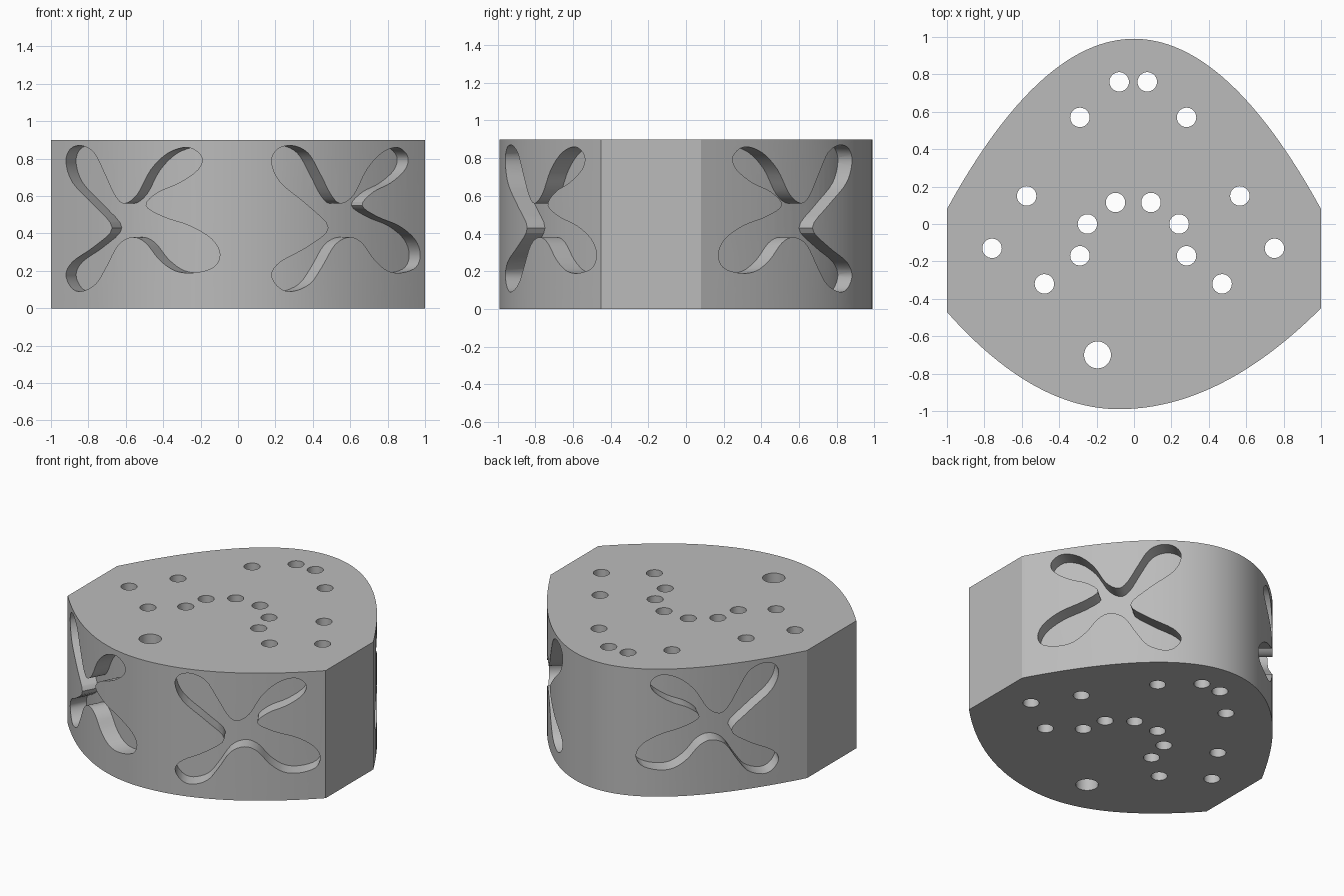
import bpy, bmesh, math
from mathutils import Vector

cube = bpy.data.objects.get("Cube")
if cube:
    bpy.data.objects.remove(cube, do_unlink=True)

HEIGHT, DEPTH, STEPS = 0.9, 0.11, 64

grey = bpy.data.materials.new("light_grey")
grey.use_nodes = True
colour = (0.5, 0.5, 0.5, 1)
grey.diffuse_color = colour
grey.node_tree.nodes["Principled BSDF"].inputs["Base Color"].default_value = colour


def prism(name, base, extrusion):
    """Closed solid from a base loop of points swept along a vector."""
    bm = bmesh.new()
    face = bm.faces.new([bm.verts.new(p) for p in base])
    swept = bmesh.ops.extrude_face_region(bm, geom=[face])["geom"]
    verts = [g for g in swept if isinstance(g, bmesh.types.BMVert)]
    bmesh.ops.translate(bm, verts=verts, vec=extrusion)
    bmesh.ops.recalc_face_normals(bm, faces=bm.faces)
    mesh = bpy.data.meshes.new(name)
    bm.to_mesh(mesh)
    bm.free()
    mesh.materials.append(grey)
    obj = bpy.data.objects.new(name, mesh)
    bpy.context.collection.objects.link(obj)
    return obj


def subtract(target, cutter, keep=False):
    mod = target.modifiers.new("cut", 'BOOLEAN')
    mod.operation, mod.solver, mod.object = 'DIFFERENCE', 'EXACT', cutter
    bpy.context.view_layer.objects.active = target
    bpy.ops.object.modifier_apply(modifier=mod.name)
    if not keep:
        bpy.data.objects.remove(cutter, do_unlink=True)


# Curved front and back walls, as y over x
def front(x):
    d = x + 0.08
    return -0.99 + (0.614 if d < 0 else 0.463) * d * d


def back(x):
    return 0.99 - 0.91 * x * x


def wall(func, reach, inset=0):
    points = []
    for i in range(STEPS + 1):
        x = reach * (2 * i / STEPS - 1)
        slope = (func(x + 0.001) - func(x - 0.001)) / 0.002
        normal = Vector((-slope, 1, 0)).normalized()
        points.append(Vector((x, func(x), 0)) + normal * inset)
    return points


body = prism("block_body", wall(front, 1) + wall(back, 1)[::-1], (0, 0, HEIGHT))

# Four-lobed outline in hundredths: along the wall, height
LOBES = [(0, 18), (4, 11), (11, 9), (21, 13), (28, 22), (36, 34), (45, 38),
         (53, 35), (61, 26), (70, 20), (80, 19), (90, 22), (93, 29), (89, 37),
         (78, 44), (63, 49), (53, 55), (60, 62), (72, 67), (82, 74), (84, 81),
         (77, 86), (66, 83), (56, 74), (48, 61), (40, 56), (34, 60), (27, 72),
         (20, 83), (11, 87), (3, 85), (0, 78), (5, 67), (20, 55), (32, 43),
         (20, 33), (5, 25)]


def smooth_loop(points, cuts=4):
    pts = [Vector(p) / 100 for p in points]
    n, out = len(pts), []
    for i in range(n):
        a, b, c, d = (pts[(i + k) % n] for k in (-1, 0, 1, 2))
        for j in range(cuts):
            t = j / cuts
            out.append(b + (c - a) * t / 2 + (a - b * 2.5 + c * 2 - d / 2) * t * t
                       + (b * 3 - c * 3 + d - a) * t ** 3 / 2)
    return out


outline = smooth_loop(LOBES)


# Lobed recesses whose floors follow the curved walls
def recesses(func, inward, spans):
    core = wall(func, 1.25, DEPTH * inward)
    core += [Vector((x, 0.7 * inward, 0)) for x in (1.25, -1.25)]
    core = [p - Vector((0, 0, 0.3)) for p in core]
    core = prism("recess_floor_helper", core, (0, 0, 1.6))
    for x0, x1 in spans:
        start = Vector((x0, func(x0), 0))
        along = (Vector((x1, func(x1), 0)) - start).normalized()
        inner = Vector((-along.y, along.x, 0)) * inward
        base = [start + along * p.x + Vector((0, 0, p.y)) - inner * 0.4 for p in outline]
        cutter = prism("recess_cutter", base, inner * 0.68)
        subtract(cutter, core, keep=True)
        subtract(body, cutter)
    bpy.data.objects.remove(core, do_unlink=True)


recesses(front, 1, [(-0.92, -0.1), (0.18, 0.98)])
recesses(back, -1, [(-0.9, -0.295), (0.346, 0.95)])


# Round holes right through the block
def drill(x, y, radius):
    ring = [(x + radius * math.cos(a), y + radius * math.sin(a), -0.1)
            for a in (math.tau * k / 32 for k in range(32))]
    subtract(body, prism("hole_cutter", ring, (0, 0, HEIGHT + 0.2)))


HOLES = [(0.075, 0.76), (0.285, 0.57), (0.57, 0.15), (0.095, 0.115),
         (0.245, 0), (0.755, -0.13), (0.285, -0.17), (0.475, -0.32)]
for hx, hy in HOLES:
    for side in (-1, 1):
        drill(side * hx - 0.004, hy, 0.052)
drill(-0.195, -0.7, 0.072)

# Smooth walls with crisp rims
bpy.ops.object.select_all(action='DESELECT')
body.select_set(True)
bpy.context.view_layer.objects.active = body
bpy.ops.object.shade_smooth_by_angle(angle=math.radians(25))
